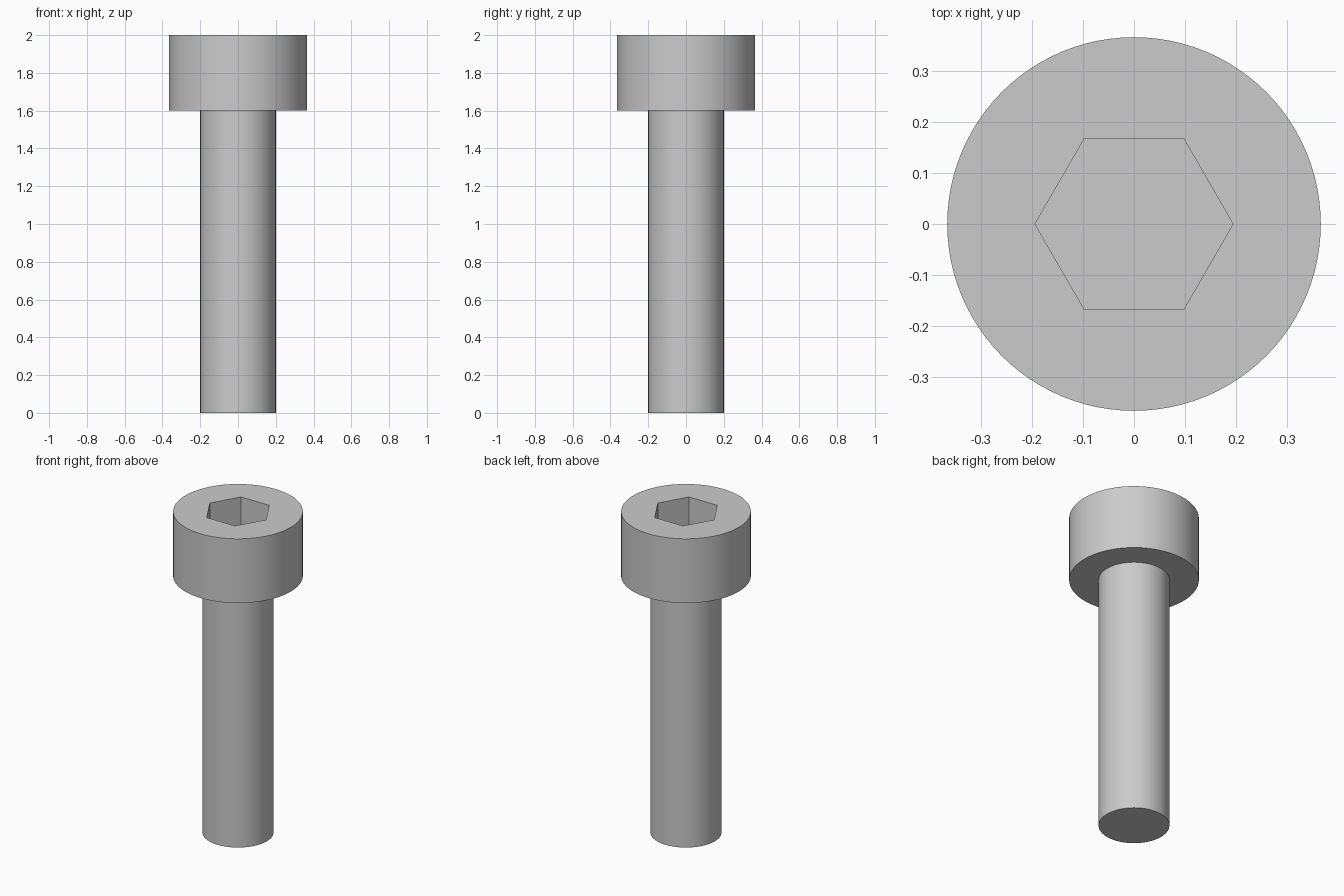
import bpy
import bmesh
import math

if "Cube" in bpy.data.objects:
    bpy.data.objects.remove(bpy.data.objects["Cube"])

SIDES = 96
HEAD_RADIUS, SHANK_RADIUS, SOCKET_RADIUS = 0.366, 0.2, 0.194
TOP, HEAD_BASE, SOCKET_FLOOR = 2.0, 1.6, 1.8

steel = bpy.data.materials.new("steel grey")
steel.use_nodes = True
colour = (0.6, 0.6, 0.6, 1)
steel.diffuse_color = colour
steel.node_tree.nodes["Principled BSDF"].inputs["Base Color"].default_value = colour


def ring(bm, radius, z, sides=SIDES):
    """Closed loop of edges, with the first corner on +x."""
    verts = []
    for i in range(sides):
        a = math.tau * i / sides
        verts.append(bm.verts.new((radius * math.cos(a), radius * math.sin(a), z)))
    edges = [bm.edges.new((verts[i], verts[(i + 1) % sides])) for i in range(sides)]
    return verts, edges


def wall(bm, lower, upper):
    """Quads joining two loops with the same number of sides."""
    a, b = lower[0], upper[0]
    for i in range(len(a)):
        j = (i + 1) % len(a)
        bm.faces.new((a[i], a[j], b[j], b[i]))


bm = bmesh.new()

# Shank
tip = ring(bm, SHANK_RADIUS, 0)
neck = ring(bm, SHANK_RADIUS, HEAD_BASE)
bm.faces.new(tip[0])
wall(bm, tip, neck)

# Cylindrical head
head_base = ring(bm, HEAD_RADIUS, HEAD_BASE)
head_top = ring(bm, HEAD_RADIUS, TOP)
wall(bm, neck, head_base)
wall(bm, head_base, head_top)

# Hexagonal socket
rim = ring(bm, SOCKET_RADIUS, TOP, 6)
floor = ring(bm, SOCKET_RADIUS, SOCKET_FLOOR, 6)
wall(bm, floor, rim)
bm.faces.new(floor[0])

# Flat top around the socket
bmesh.ops.triangle_fill(bm, edges=head_top[1] + rim[1], use_beauty=True, normal=(0, 0, 1))
bmesh.ops.recalc_face_normals(bm, faces=bm.faces)

mesh = bpy.data.meshes.new("socket_head_bolt")
bm.to_mesh(mesh)
bm.free()
mesh.materials.append(steel)
bolt = bpy.data.objects.new("socket_head_bolt", mesh)
bpy.context.collection.objects.link(bolt)

bpy.ops.object.select_all(action="DESELECT")
bolt.select_set(True)
bpy.context.view_layer.objects.active = bolt
bpy.ops.object.shade_smooth_by_angle(angle=math.radians(30))
